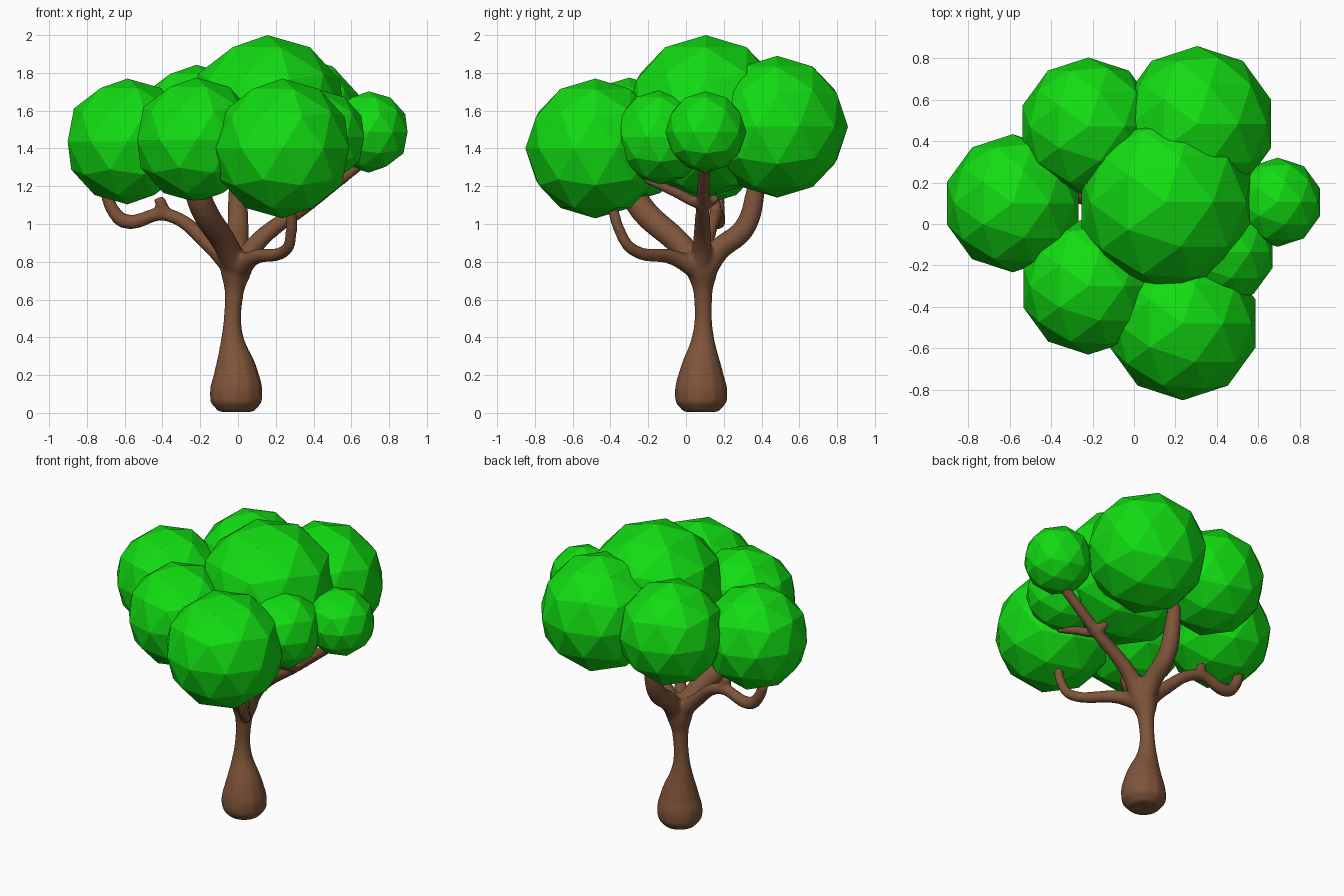
import bpy

old = bpy.data.objects.get("Cube")
if old:
    bpy.data.objects.remove(old, do_unlink=True)


def make_material(name, color):
    mat = bpy.data.materials.new(name)
    mat.use_nodes = True
    mat.diffuse_color = (*color, 1)
    mat.node_tree.nodes["Principled BSDF"].inputs["Base Color"].default_value = (*color, 1)
    return mat


bark = make_material("bark brown", (0.21, 0.088, 0.042))
leaf = make_material("leaf green", (0.006, 0.72, 0.006))


def add_limb(curve, points):
    """Add a smooth tapering limb; each point is x, y, z, radius."""
    spline = curve.splines.new('BEZIER')
    spline.radius_interpolation = 'CARDINAL'
    spline.resolution_u = 8
    spline.bezier_points.add(len(points) - 1)
    for bp, (x, y, z, r) in zip(spline.bezier_points, points):
        bp.co = (x, y, z)
        bp.radius = r
        bp.handle_left_type = bp.handle_right_type = 'AUTO'


limbs = {
    "trunk": [(-.01, .08, .005, .095), (-.01, .08, .06, .138), (-.01, .08, .2, .122),
              (-.03, .09, .41, .058), (-.02, .09, .64, .052), (-.01, .085, .76, .085),
              (0, .08, .84, .075)],
    "right_branch": [(0, .08, .74, .06), (.1, .085, .9, .05), (.38, .09, 1.11, .037),
                     (.72, .1, 1.38, .034)],
    "right_twig": [(.36, .17, 1.14, .026), (.37, .09, 1.11, .03), (.4, -.06, 1.17, .028),
                   (.42, -.22, 1.24, .022)],
    "front_branch": [(0, .08, .75, .06), (.08, -.06, .82, .042), (.26, -.29, .87, .033),
                     (.28, -.34, .94, .031), (.28, -.4, 1.12, .03)],
    "front_left_branch": [(0, .08, .75, .07), (-.06, -.02, .88, .067), (-.2, -.26, 1.12, .07),
                          (-.24, -.32, 1.3, .06)],
    "left_branch": [(0, .08, .74, .06), (-.14, .1, .88, .045), (-.38, .16, 1.05, .036),
                    (-.6, .17, 1.015, .04), (-.66, .17, 1.07, .036), (-.7, .17, 1.17, .034)],
    "left_twig": [(-.38, .16, 1.04, .036), (-.42, .15, 1.14, .03)],
    "back_branch": [(0, .08, .74, .07), (0, .17, .86, .062), (0, .31, .98, .058),
                    (0, .37, 1.18, .05), (.01, .4, 1.36, .034)],
}

# Trunk and branches, fused into one smooth skin
curve = bpy.data.curves.new("trunk_and_branches", 'CURVE')
curve.dimensions = '3D'
curve.bevel_depth = 1.0
curve.bevel_resolution = 4
curve.use_fill_caps = True
for points in limbs.values():
    add_limb(curve, points)
tree = bpy.data.objects.new("trunk_and_branches", curve)
bpy.context.collection.objects.link(tree)
bpy.ops.object.select_all(action='DESELECT')
tree.select_set(True)
bpy.context.view_layer.objects.active = tree
bpy.ops.object.convert(target='MESH')
tree = bpy.context.object
tree.data.materials.clear()
tree.data.materials.append(bark)
remesh = tree.modifiers.new("fuse", 'REMESH')
remesh.mode = 'VOXEL'
remesh.voxel_size = 0.012
remesh.use_smooth_shade = True
smooth = tree.modifiers.new("soften", 'SMOOTH')
smooth.factor = 0.5
smooth.iterations = 8

# Faceted leaf clumps: centre and radius
clumps = {
    "crown_leaves": (.155, .105, 1.57, .43),
    "left_leaves": (-.585, .1, 1.437, .333),
    "front_left_leaves": (-.22, -.3, 1.445, .33),
    "front_leaves": (.235, -.48, 1.4, .37),
    "small_front_right_leaves": (.43, -.135, 1.46, .25),
    "small_right_leaves": (.693, .105, 1.487, .215),
    "back_leaves": (.305, .483, 1.515, .375),
    "back_left_leaves": (-.22, .47, 1.51, .333),
}
for name, (x, y, z, r) in clumps.items():
    bpy.ops.mesh.primitive_ico_sphere_add(subdivisions=2, radius=r, location=(x, y, z))
    clump = bpy.context.object
    clump.name = name
    clump.data.materials.append(leaf)
    bpy.ops.object.shade_flat()
